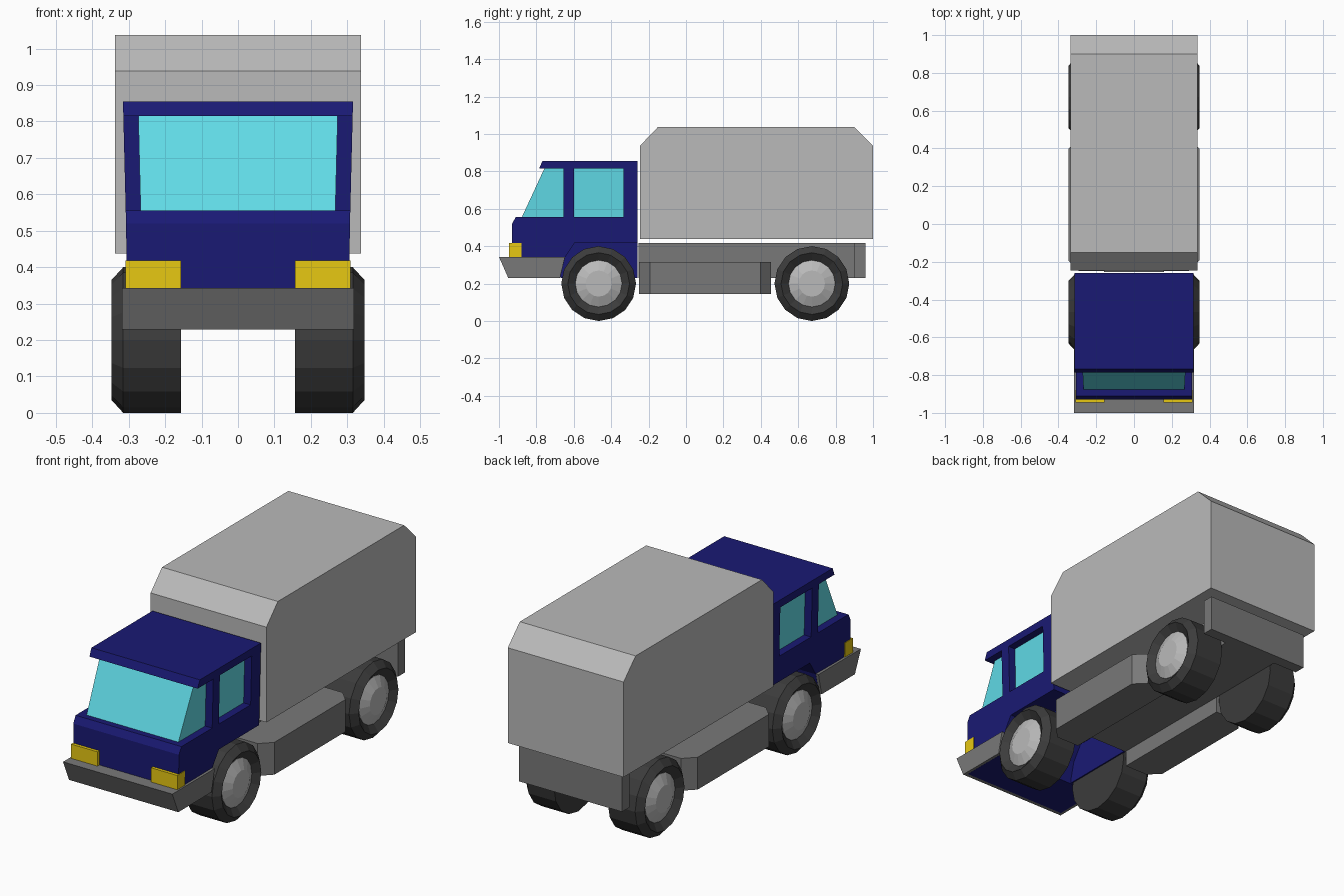
import bpy, bmesh, math

if "Cube" in bpy.data.objects:
    bpy.data.objects.remove(bpy.data.objects["Cube"])


def material(name, rgb):
    m = bpy.data.materials.new(name)
    m.diffuse_color = (*rgb, 1)
    m.use_nodes = True
    m.node_tree.nodes["Principled BSDF"].inputs["Base Color"].default_value = m.diffuse_color
    return m


NAVY = material("navy", (0.010, 0.010, 0.175))
GLASS = material("glass", (0.117, 0.70, 0.79))
YELLOW = material("yellow", (0.80, 0.58, 0.006))
BODY = material("light_grey", (0.49, 0.49, 0.49))
FRAME = material("mid_grey", (0.19, 0.19, 0.19))
RUBBER = material("dark_grey", (0.045, 0.045, 0.045))


def finish(name, bm, mat):
    bmesh.ops.recalc_face_normals(bm, faces=bm.faces)
    me = bpy.data.meshes.new(name)
    bm.to_mesh(me)
    bm.free()
    ob = bpy.data.objects.new(name, me)
    me.materials.append(mat)
    bpy.context.collection.objects.link(ob)
    return ob


def prism(name, outline, place, a, b, mat):
    """Closed prism: place(u, v, t) maps an outline point at depths a and b."""
    bm = bmesh.new()
    ends = [[bm.verts.new(place(u, v, t)) for u, v in outline] for t in (a, b)]
    bm.faces.new(ends[0])
    bm.faces.new(ends[1])
    n = len(outline)
    for i in range(n):
        j = (i + 1) % n
        bm.faces.new((ends[0][i], ends[0][j], ends[1][j], ends[1][i]))
    return finish(name, bm, mat)


def side(name, outline, x0, x1, mat):
    return prism(name, outline, lambda y, z, x: (x, y, z), x0, x1, mat)


def cab(name, outline, inset, mat):
    """Side profile across the cab, whose walls flare outwards with height."""
    def place(y, z, s):
        return (s * (0.303 - inset + 0.025 * (max(z, 0.345) - 0.345)), y, z)
    return prism(name, outline, place, -1, 1, mat)


def rect(y0, y1, z0, z1):
    return [(y0, z0), (y1, z0), (y1, z1), (y0, z1)]


def lathe(name, profile, s, y, mat, n=16):
    """Wheel part: profile of (x, radius) spun around the axle."""
    bm = bmesh.new()
    rings = []
    for x, r in profile:
        angles = [2 * math.pi * i / n for i in range(n)]
        rings.append([bm.verts.new((s * x, y + r * math.sin(t), 0.2 - r * math.cos(t)))
                      for t in angles])
    for p, q in zip(rings, rings[1:]):
        for i in range(n):
            j = (i + 1) % n
            bm.faces.new((p[i], p[j], q[j], q[i]))
    bm.faces.new(rings[0])
    bm.faces.new(rings[-1])
    return finish(name, bm, mat)


# Cargo box with sloped roof ends
side("cargo_box", [(-0.245, 0.437), (1.0, 0.437), (1.0, 0.938), (0.9, 1.037),
                   (-0.15, 1.037), (-0.245, 0.938)], -0.337, 0.337, BODY)

# Chassis beam and rear cross block
side("chassis", rect(-0.255, 0.93, 0.23, 0.418), -0.158, 0.158, FRAME)
side("rear_block", rect(0.9, 0.96, 0.23, 0.418), -0.3, 0.3, FRAME)

# Cab: lower body with wheel arch, glasshouse, pillars and roof
cab("cab_body", [(-0.93, 0.2285), (-0.674, 0.2285), (-0.647, 0.34), (-0.594, 0.42),
                 (-0.26, 0.42), (-0.26, 0.556), (-0.91, 0.556), (-0.93, 0.52)], 0, NAVY)
cab("cab_glass", [(-0.88, 0.55), (-0.27, 0.55), (-0.27, 0.82), (-0.755, 0.82)], 0.041, GLASS)
cab("door_pillar", rect(-0.655, -0.6, 0.55, 0.82), 0, NAVY)
cab("rear_pillar", rect(-0.335, -0.26, 0.55, 0.82), 0, NAVY)
cab("cab_roof", [(-0.785, 0.815), (-0.26, 0.815), (-0.26, 0.855), (-0.768, 0.855)], 0, NAVY)

# Front bumper
side("bumper", [(-1.0, 0.343), (-0.95, 0.229), (-0.674, 0.229), (-0.647, 0.343)],
     -0.318, 0.318, FRAME)

# Mirrored parts
for s, label in ((1, "right"), (-1, "left")):
    side(f"wheel_well_{label}", rect(-0.67, -0.26, 0.23, 0.43), s * 0.15, s * 0.159, NAVY)
    side(f"headlight_{label}", rect(-0.946, -0.88, 0.343, 0.418), s * 0.156, s * 0.309, YELLOW)
    # Side tank with bevelled corners, drawn in plan
    prism(f"side_tank_{label}", [(0.157, -0.25), (0.29, -0.25), (0.347, -0.193),
                                 (0.347, 0.398), (0.29, 0.455), (0.157, 0.455)],
          lambda x, y, z, s=s: (s * x, y, z), 0.145, 0.315, FRAME)
    for y, end in ((-0.467, "front"), (0.673, "rear")):
        lathe(f"{end}_tyre_{label}", [(0.157, 0.2), (0.315, 0.2), (0.347, 0.165),
                                      (0.318, 0.125)], s, y, RUBBER)
        lathe(f"{end}_hub_{label}", [(0.31, 0.125), (0.32, 0.125), (0.345, 0.07)],
              s, y, BODY)
